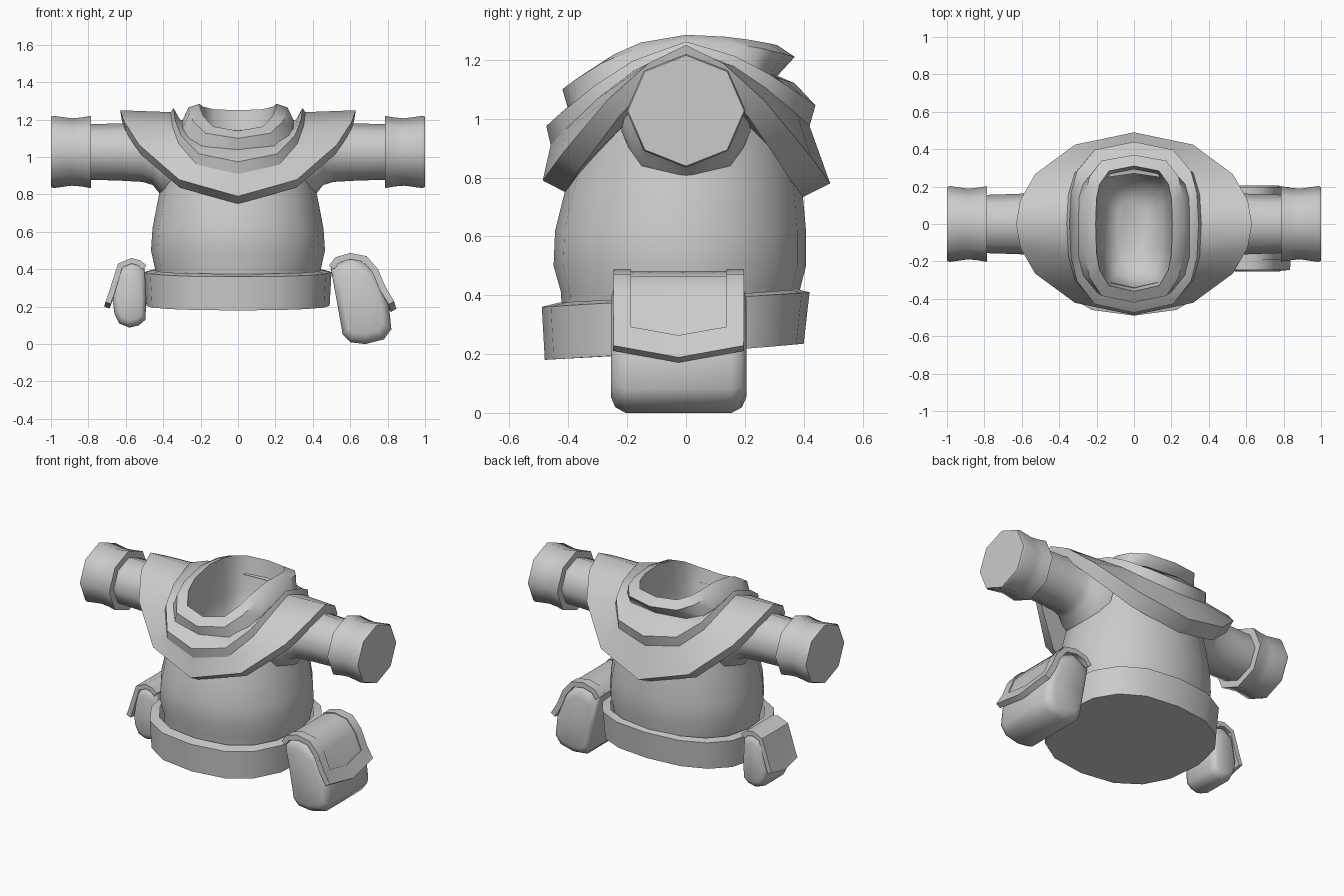
import bpy, bmesh
from math import sin, cos, pi, radians

if "Cube" in bpy.data.objects:
    bpy.data.objects.remove(bpy.data.objects["Cube"])

grey = bpy.data.materials.new("plain grey")
grey.use_nodes = True
grey.diffuse_color = (0.6, 0.6, 0.6, 1)
grey.node_tree.nodes["Principled BSDF"].inputs["Base Color"].default_value = (0.6, 0.6, 0.6, 1)

# Angles round the body, closer together over the shoulders
QUARTER = (0, 30, 57, 75)
ANGLES = QUARTER + (90,) + tuple(180 - a for a in reversed(QUARTER))
ANGLES += tuple(360 - a for a in reversed(ANGLES[1:-1]))
EVEN = [22.5 * i for i in range(16)]


def finish(name, bm, angle, thickness=0):
    bmesh.ops.recalc_face_normals(bm, faces=bm.faces)
    mesh = bpy.data.meshes.new(name)
    bm.to_mesh(mesh)
    bm.free()
    mesh.materials.append(grey)
    obj = bpy.data.objects.new(name, mesh)
    bpy.context.collection.objects.link(obj)
    bpy.ops.object.select_all(action='DESELECT')
    obj.select_set(True)
    bpy.context.view_layer.objects.active = obj
    if thickness:
        mod = obj.modifiers.new("thickness", 'SOLIDIFY')
        mod.thickness = thickness
        mod.offset = 0
        bpy.ops.object.modifier_apply(modifier=mod.name)
    bpy.ops.object.shade_smooth_by_angle(angle=radians(angle))


def loft(name, loops, cap_start=False, cap_end=False, angle=35):
    """Skin a list of closed loops with equal point counts."""
    bm = bmesh.new()
    rings = [[bm.verts.new(p) for p in loop] for loop in loops]
    n = len(rings[0])
    for a, b in zip(rings, rings[1:]):
        for i in range(n):
            j = (i + 1) % n
            bm.faces.new((a[i], a[j], b[j], b[i]))
    if cap_start:
        bm.faces.new(rings[0])
    if cap_end:
        bm.faces.new(rings[-1])
    finish(name, bm, angle)


def signed_power(v, p):
    return abs(v) ** p * (1 if v > 0 else -1)


def drape(half_x, front, back, z_front, z_side, z_back, angles=ANGLES, square=1.0, drop=1.5):
    """Oval loop around z whose height differs at front, side and back."""
    pts = []
    for a in angles:
        s, c = sin(radians(a)), cos(radians(a))
        y = signed_power(c, square)
        z_end = z_front if c > 0 else z_back
        pts.append((half_x * signed_power(s, square),
                    front * y if c > 0 else -back * y,
                    z_side + (z_end - z_side) * abs(c) ** drop))
    return pts


# Torso
loft("torso", [drape(x, f, b, z, z, z, EVEN, .95) for x, f, b, z in (
    (.43, -.42, .38, .30), (.445, -.425, .385, .41), (.465, -.45, .408, .50),
    (.457, -.445, .408, .62), (.43, -.41, .395, .76), (.41, -.38, .38, .86),
    (.39, -.34, .34, .98))])

# Belt, tilted up towards the back
loft("belt", [drape(*r, EVEN, .82, 1.0) for r in (
    (.49, -.48, .40, .18, .205, .235), (.50, -.49, .42, .36, .385, .41),
    (.45, -.43, .38, .375, .395, .42))], cap_start=True, angle=30)

# Neck bowl, collar, middle layer and shoulder cape
rim = (.205, -.36, .31, 1.14, 1.285, 1.25)
loft("neck_bowl", [drape(*r, square=.62, drop=1.25) for r in (
    (.08, -.20, .13, .83, .83, .83), (.15, -.29, .23, .88, .88, .89),
    (.185, -.33, .28, 1.0, 1.03, 1.05), rim)], cap_start=True, angle=80)
loft("collar", [drape(*r, square=.62, drop=1.25) for r in (
    rim, (.265, -.42, .37, 1.10, 1.265, 1.21), (.305, -.40, .31, 1.03, 1.18, 1.145),
    (.25, -.34, .27, 1.03, 1.17, 1.14))], angle=48)
edge = (.36, -.46, .42, .91, 1.24, .975)
edge_loop = drape(*edge, square=.72, drop=1.1)
loft("middle_layer", [drape(*r, square=.72, drop=1.1) for r in (
    (.25, -.34, .30, 1.06, 1.19, 1.15), (.31, -.39, .37, 1.05, 1.20, 1.12),
    (.345, -.475, .44, .975, 1.262, 1.045))] + [edge_loop], angle=48)
loft("shoulder_cape", [edge_loop] + [drape(*r) for r in (
    (.63, -.487, .49, .79, 1.25, .78),
    (.62, -.41, .39, .75, 1.19, .73), (.40, -.35, .35, .82, 1.12, .82))], angle=58)


# Arms and cuffs
def tube(name, side, stations, caps=False):
    loops = [[(side * x, r * 1.05 * sin(k * pi / 4), z + r * cos(k * pi / 4))
              for k in range(8)] for x, r, z in stations]
    loft(name, loops, caps, caps, 50)


for side, label in ((1, "left"), (-1, "right")):
    tube(label + "_arm", side, ((.34, .21, .96), (.415, .20, 1.0), (.455, .175, 1.025),
                                (.51, .16, 1.027), (.63, .153, 1.027), (.84, .147, 1.027)))
    tube(label + "_cuff", side, [(x, r, 1.027) for x, r in (
        (.785, .14), (.785, .193), (.84, .184), (.89, .18), (.985, .193), (1.0, .188))], True)


# Pouches: rounded body, folded flap and a raised flap border
def flap(name, path, tip, y_mid, half, thickness, border_only=False):
    bm = bmesh.new()
    cols = (-1, -.73, -.5, 0, .5, .73, 1)
    last = len(path) - 1
    grid = []
    for r, (x, z) in enumerate(path):
        row = []
        for u in cols:
            k = (1 - abs(u)) if r >= last - 1 else 0
            row.append(bm.verts.new((x + tip[0] * k, y_mid + u * half, z + tip[1] * k)))
        grid.append(row)
    for r in range(last):
        for c in range(len(cols) - 1):
            if border_only and 0 < c < len(cols) - 2 and r < last - 1:
                continue
            bm.faces.new((grid[r][c], grid[r][c + 1], grid[r + 1][c + 1], grid[r + 1][c]))
    finish(name, bm, 40, thickness)


def pouch_body(name, section, y_mid, half, rim):
    cx = sum(p[0] for p in section) / len(section)
    cz = sum(p[1] for p in section) / len(section)
    loops = []
    for y, s in ((-half, .72), (-half + rim * .3, .9), (-half + rim, 1),
                 (half - rim, 1), (half - rim * .3, .9), (half, .72)):
        loops.append([(cx + (x - cx) * s, y_mid + y, cz + (z - cz) * s) for x, z in section])
    loft(name, loops, True, True, 50)


pouch_body("left_pouch_body",
           ((.495, .41), (.53, .22), (.56, .05), (.60, .01), (.68, 0), (.78, .025),
            (.82, .08), (.805, .22), (.73, .40), (.61, .468)), -.025, .23, .05)
fold = ((.50, .41), (.53, .45), (.60, .47), (.68, .455), (.735, .39), (.775, .295), (.82, .22))
flap("left_pouch_flap", fold, (.012, -.04), -.025, .222, .022)
flap("left_pouch_flap_border", fold, (.012, -.04), -.025, .222, .034, True)

pouch_body("right_pouch_body",
           ((-.50, .41), (-.49, .25), (-.495, .13), (-.53, .10), (-.58, .088), (-.635, .11),
            (-.66, .16), (-.67, .23), (-.64, .40), (-.57, .437)), 0, .135, .04)
flap("right_pouch_flap",
     ((-.50, .41), (-.53, .435), (-.57, .445), (-.63, .42), (-.655, .34), (-.68, .26),
      (-.695, .22)), (-.006, -.025), 0, .133, .03)
